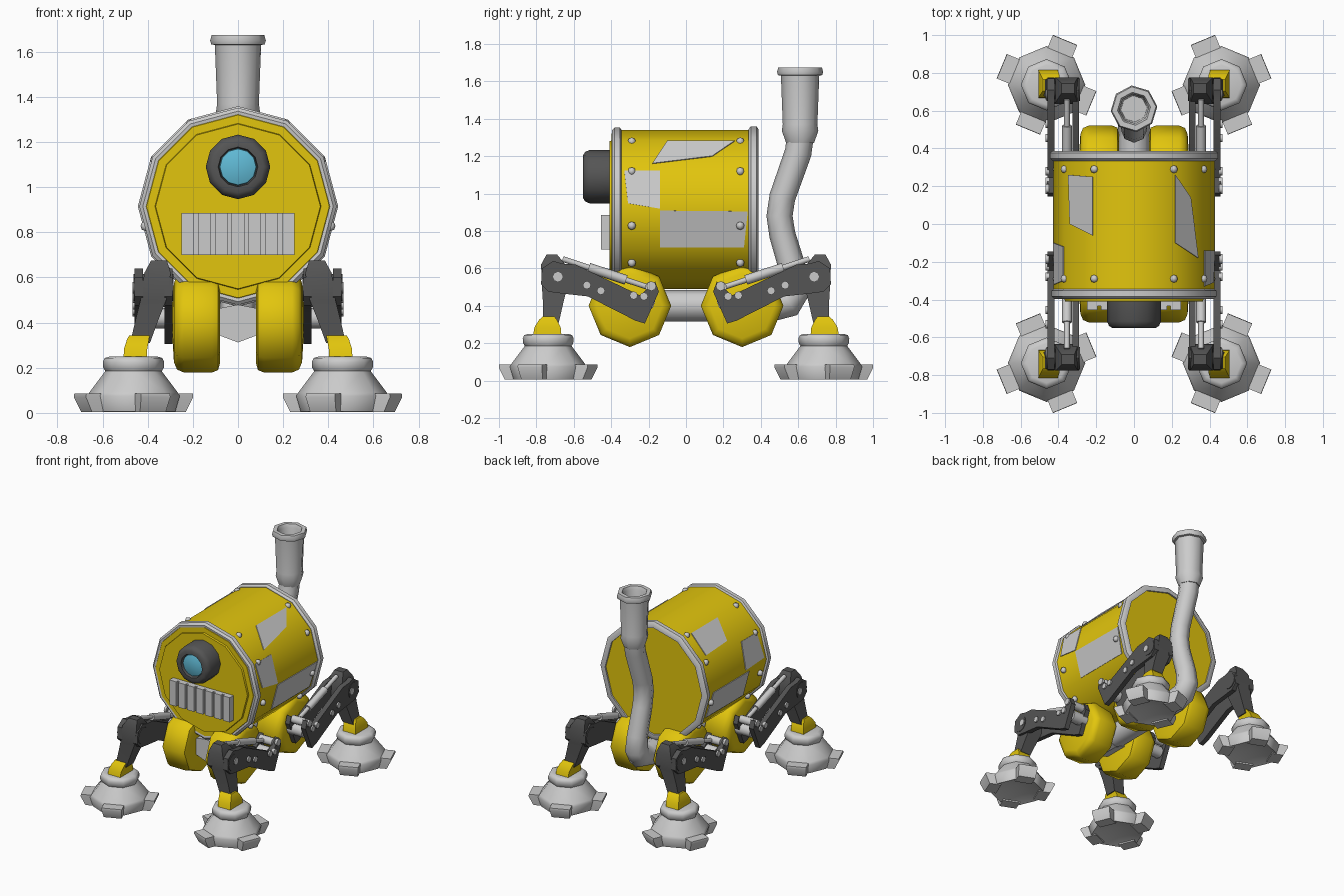
import bpy, bmesh
from math import sin, cos, pi, radians
from mathutils import Vector

if "Cube" in bpy.data.objects:
    bpy.data.objects.remove(bpy.data.objects["Cube"])

CZ = 0.915  # barrel axis height


def material(name, rgb):
    m = bpy.data.materials.new(name)
    m.diffuse_color = (*rgb, 1)
    m.use_nodes = True
    m.node_tree.nodes["Principled BSDF"].inputs["Base Color"].default_value = m.diffuse_color
    return m


YELLOW = material("yellow paint", (0.76, 0.56, 0.004))
DARK = material("dark metal", (0.09, 0.09, 0.09))
BLUE = material("blue glass", (0.12, 0.5, 0.68))


def build(name, lofts, mat=None, mirror=None, angle=35):
    """One object from several lofts; a loft is a list of equal-length rings."""
    bm = bmesh.new()
    for rings in lofts:
        rows = [[bm.verts.new(p) for p in ring] for ring in rings]
        n = len(rows[0])
        for a, b in zip(rows, rows[1:]):
            for i in range(n):
                bm.faces.new((a[i], a[(i + 1) % n], b[(i + 1) % n], b[i]))
        for row in (rows[0], rows[-1]):
            if (row[0].co - row[1].co).length > 1e-4:
                bm.faces.new(row)
    bmesh.ops.remove_doubles(bm, verts=bm.verts, dist=1e-5)
    bmesh.ops.recalc_face_normals(bm, faces=bm.faces)
    for f in bm.faces:
        f.smooth = True
    me = bpy.data.meshes.new(name)
    bm.to_mesh(me)
    bm.free()
    me.set_sharp_from_angle(angle=radians(angle))
    ob = bpy.data.objects.new(name, me)
    bpy.context.collection.objects.link(ob)
    if mat:
        me.materials.append(mat)
    if mirror:
        mod = ob.modifiers.new("Mirror", 'MIRROR')
        mod.use_axis = ('X' in mirror, 'Y' in mirror, False)
        mod.use_mirror_merge = False
    return ob


def spin(profile, n, c, axis, phase=0):
    """Lathe a (radius, position along axis) profile."""
    rings = []
    for r, h in profile:
        ring = []
        for i in range(n):
            a = 2 * pi * i / n + phase
            u, v = r * cos(a), r * sin(a)
            p = {'X': (h, u, v), 'Y': (u, h, v), 'Z': (u, v, h)}[axis]
            ring.append(Vector(c) + Vector(p))
        rings.append(ring)
    return rings


def plate(pts, x0, x1):
    return [[(x, y, z) for y, z in pts] for x in (x0, x1)]


def rect(x0, x1, y0, y1, z):
    return [(x0, y0, z), (x1, y0, z), (x1, y1, z), (x0, y1, z)]


def box(x0, x1, y0, y1, z0, z1):
    return [rect(x0, x1, y0, y1, z0), rect(x0, x1, y0, y1, z1)]


def rod(p, q, r, n=8):
    p, q = Vector(p), Vector(q)
    rot = (q - p).to_track_quat('Z', 'Y')
    return [[c + rot @ Vector((r * cos(2 * pi * i / n), r * sin(2 * pi * i / n), 0))
             for i in range(n)] for c in (p, q)]


# Barrel body, front plate and rims
axis = (0, 0, CZ)
build("barrel_body", [spin([(0, -0.397), (0.405, -0.397), (0.425, -0.37), (0.425, 0.36),
                            (0.41, 0.375), (0, 0.375)], 12, axis, 'Y')], YELLOW)
build("front_plate", [spin([(0, -0.41), (0.365, -0.41), (0.37, -0.39), (0, -0.39)], 12, axis, 'Y')], YELLOW)
for name, y, r in (("front_rim", -0.368, 0.437), ("rear_rim", 0.362, 0.444)):
    build(name, [spin([(0.40, y - .025), (r - .015, y - .028), (r, y - .015), (r, y + .015), (r - .015, y + .025),
                       (0.40, y + .025), (0.40, y - .025)], 12, axis, 'Y')])

# Rivets along the barrel edges
build("rivets", [spin([(0, -.022), (.016, -.016), (.022, 0), (.016, .016), (0, .022)], 8,
                      (0.419 * cos(radians(a)), -0.29, CZ + 0.419 * sin(radians(a))), 'Z')
                 for a in (60, 29, -12, -43)], None, 'XY', 60)


# Repair patches lying on single facets: (t up the facet, y) corners
def patch(facet, pts):
    a, b = radians(facet * 30), radians(facet * 30 + 30)
    out = []
    for r in (0.422, 0.431):
        A, B = Vector((cos(a), 0, sin(a))) * r, Vector((cos(b), 0, sin(b))) * r
        out.append([A.lerp(B, t) + Vector((0, y, CZ)) for t, y in pts])
    return out


build("repair_patches", [
    patch(1, [(.2, -.18), (.45, .14), (.97, .26), (.97, -.1)]),
    patch(0, [(.15, -.31), (.02, -.14), (.97, -.14), (.97, -.33)]),
    patch(-1, [(.05, -.14), (.05, .31), (.95, .33), (.97, -.14)]),
    patch(4, [(.03, -.06), (.03, .25), (.85, .26), (.8, 0)]),
    patch(5, [(.05, -.3), (.05, -.12), (.95, -.1), (.9, -.32)]),
    patch(6, [(.05, -.14), (.05, .28), (.95, .3), (.95, -.14)])])

# Eye and grille
eye = (0, 0, 1.09)
build("eye_housing", [spin([(0, -.40), (.143, -.40), (.143, -.515), (.132, -.54), (.115, -.55), (.088, -.55),
                            (.083, -.52), (0, -.52)], 12, eye, 'Y')], DARK, None, 50)
build("eye_lens", [spin([(0, -.51), (.084, -.51), (.08, -.535), (.05, -.545), (0, -.548)], 12, eye, 'Y')], BLUE)
build("grille", [box(-.25, .25, -.435, -.40, .70, .885)] +
      [box(-.25 + i * .074, -.194 + i * .074, -.455, -.43, .70, .885) for i in range(7)])

# Exhaust pipe swept under the belly and up the back
path = [(-.35, .40), (.46, .40), (.55, .42), (.585, .48), (.575, .58), (.515, .78), (.50, .88),
        (.515, .98), (.60, 1.22), (.61, 1.30)]
radii = [.085, .085, .083, .08, .073, .07, .07, .07, .072, .072]
rings = []
for i, ((y, z), r) in enumerate(zip(path, radii)):
    p, q = path[max(i - 1, 0)], path[min(i + 1, len(path) - 1)]
    d = Vector((0, q[0] - p[0], q[1] - p[1])).normalized()
    side = d.cross(Vector((1, 0, 0)))
    rings.append([Vector((r * cos(k * pi / 4), y, z)) + side * r * sin(k * pi / 4) for k in range(8)])
build("exhaust_pipe", [rings], angle=50)
build("chimney", [spin([(0, 1.27), (.075, 1.27), (.098, 1.335), (.093, 1.37), (.103, 1.63), (.119, 1.633),
                        (.124, 1.65), (.117, 1.675), (.088, 1.675), (.078, 1.65), (.07, 1.42), (0, 1.42)],
                       8, (0, .61, 0), 'Z', .1)], angle=50)

# Hip pods and hubs (front right, mirrored to all four corners)
hip = (0, -.30, .40)
build("hip_pods", [spin([(0, .08), (.18, .08), (.21, .088), (.221, .115), (.221, .24), (.208, .27), (.175, .284),
                         (0, .295)], 8, hip, 'X')], YELLOW, 'XY', 50)
build("hip_hubs", [rod((.25, -.21, .42), (.41, -.21, .42), .045)], None, 'XY', 50)
# V-bottomed cross beam between the front pods
vee = [(-.1, .35), (0, .312), (.1, .35), (.1, .46), (0, .48), (-.1, .46)]
build("cross_beam", [[[(x, y, z) for x, z in vee] for y in (-.38, -.2)]])

# Upper leg: forked link plates, knee barrel
link = [(-.77, .60), (-.775, .515), (-.735, .475), (-.66, .465), (-.525, .45), (-.27, .32), (-.22, .305),
        (-.145, .475), (-.165, .53), (-.245, .455), (-.59, .62), (-.66, .625), (-.71, .64)]
build("upper_leg_plates", [plate(link, .29, .325), plate(link, .42, .458)], DARK, 'XY')
build("knee_barrels", [rod((.285, -.71, .555), (.462, -.71, .555), .06, 12)], DARK, 'XY')
build("leg_bolts", [rod((.45, y, z), (.468, y, z), r) for y, z, r in
                    ((-.685, .555, .026), (-.53, .51, .022), (-.455, .48, .022), (-.28, .455, .022),
                     (-.225, .45, .022), (-.185, .505, .026))], None, 'XY', 50)

# Hydraulic rams above the links
build("hydraulic_rams", [rod((.355, -.66, .65), (.355, -.19, .495), .015),
                         rod((.355, -.52, .604), (.355, -.32, .538), .026),
                         rod((.32, -.19, .5), (.43, -.19, .5), .03)], None, 'XY', 50)

# Lower leg, ankle and foot
build("lower_legs", [[rect(.315, .385, -.745, -.69, .675), rect(.298, .415, -.775, -.645, .62),
                      rect(.318, .432, -.77, -.635, .50), rect(.35, .452, -.765, -.655, .42),
                      rect(.39, .478, -.765, -.68, .31)]], DARK, 'XY')
build("ankles", [[rect(.405, .508, -.82, -.665, .23), rect(.402, .505, -.81, -.67, .285),
                  rect(.394, .492, -.785, -.69, .325), rect(.392, .482, -.765, -.705, .343)]], YELLOW, 'XY')
foot = (.463, -.737, 0)
build("feet", [spin([(0, .06), (.185, .006), (.205, .075), (.195, .092), (.125, .185), (.134, .2), (.136, .225),
                     (.128, .243), (.105, .25), (0, .25)], 8, foot, 'Z')], None, 'XY', 50)

toes = []
for k in range(4):
    # four toes grow from alternate octagon sides
    a = -radians(22.5) - pi * k / 2
    d, t = Vector((cos(a), sin(a), 0)), Vector((-sin(a), cos(a), 0))
    toes.append([[Vector(foot) + d * u + t * v + Vector((0, 0, z)) for u, v in
                  ((.14, -w), (out, -w), (out, w), (.14, w))]
                 for z, out, w in ((.005, .225, .062), (.07, .257, .07), (.086, .255, .07))])
build("toes", toes, None, 'XY')
